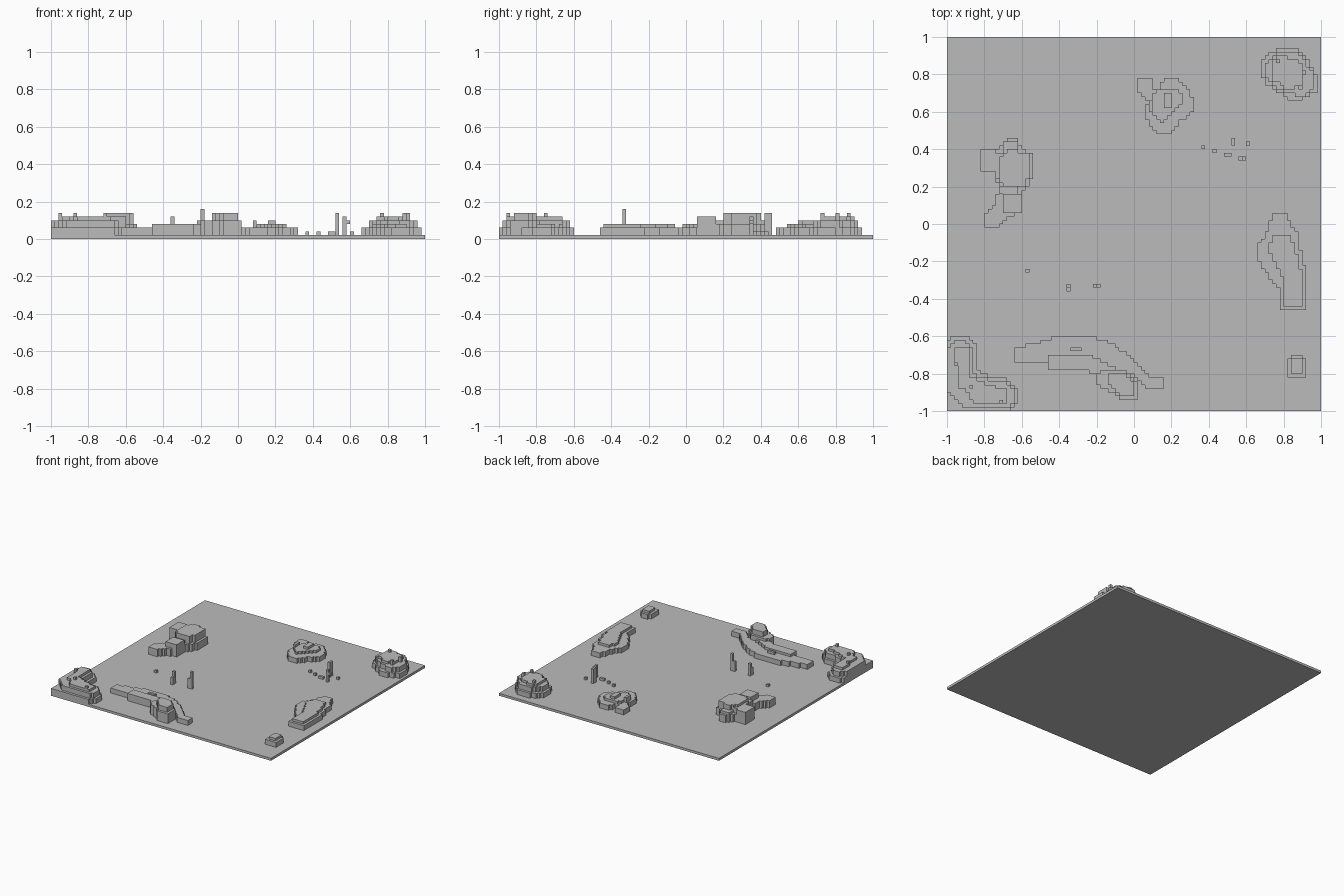
import bpy, bmesh

V = 0.02    # voxel size
N = 100     # voxels per side

grey = bpy.data.materials.new("stone grey")
grey.diffuse_color = (0.5, 0.5, 0.5, 1)


def finish(name, bm):
    me = bpy.data.meshes.new(name)
    bm.to_mesh(me)
    bm.free()
    me.materials.append(grey)
    bpy.context.collection.objects.link(bpy.data.objects.new(name, me))


def box(bm, x0, x1, y0, y1, z0, z1):
    r = bmesh.ops.create_cube(bm, size=1)
    for v in r["verts"]:
        v.co = ((x0 + x1) / 2 + v.co.x * (x1 - x0),
                (y0 + y1) / 2 + v.co.y * (y1 - y0),
                (z0 + z1) / 2 + v.co.z * (z1 - z0))


def inside(poly, x, y):
    hit = False
    for (ax, ay), (bx, by) in zip(poly, poly[1:] + poly[:1]):
        if (ay > y) != (by > y) and x < (bx - ax) * (y - ay) / (by - ay) + ax:
            hit = not hit
    return hit


def rect(x0, x1, y0, y1):
    return [(x0, y0), (x1, y0), (x1, y1), (x0, y1)]


def mound(name, layers):
    """Stepped voxel hill: each layer is (top height, outline)."""
    h = {}
    for top, poly in layers:
        for i in range(N):
            for j in range(N):
                if inside(poly, -1 + (i + .5) * V, -1 + (j + .5) * V):
                    h[i, j] = max(h.get((i, j), V), top)
    bm = bmesh.new()

    def quad(*pts):
        bm.faces.new([bm.verts.new(p) for p in pts])

    for (i, j), t in h.items():
        x, y = -1 + i * V, -1 + j * V
        c = [(x, y), (x + V, y), (x + V, y + V), (x, y + V)]
        quad(*[(*p, t) for p in c])
        # walls down to each lower neighbour
        for k, (di, dj) in enumerate([(0, -1), (1, 0), (0, 1), (-1, 0)]):
            low = h.get((i + di, j + dj), V)
            if low < t - 1e-6:
                a, b = c[k], c[(k + 1) % 4]
                quad((*a, low), (*b, low), (*b, t), (*a, t))
    bmesh.ops.remove_doubles(bm, verts=bm.verts, dist=1e-4)
    finish(name, bm)


# Flat ground slab
bm = bmesh.new()
box(bm, -1, 1, -1, 1, 0, V)
finish("ground_slab", bm)

# Round hill in the back right corner, with small spikes
mound("back_right_hill", [
    (.06, [(.73, .92), (.78, .94), (.86, .94), (.92, .90), (.96, .82), (.98, .80), (.98, .70),
           (.92, .68), (.90, .66), (.84, .66), (.78, .70), (.72, .74), (.68, .78), (.68, .86)]),
    (.10, [(.76, .92), (.86, .92), (.91, .88), (.96, .80), (.96, .72), (.90, .68), (.82, .70),
           (.74, .74), (.70, .79), (.70, .86)]),
    (.12, [(.74, .88), (.78, .90), (.88, .88), (.91, .82), (.91, .74), (.82, .72), (.73, .78)]),
    (.14, rect(.76, .78, .86, .88)), (.14, rect(.88, .90, .72, .74)),
    (.14, rect(.90, .92, .80, .82))])

# Low hill at the back with a side lump
mound("back_hill", [
    (.06, [(.16, .78), (.22, .78), (.28, .74), (.30, .70), (.32, .66), (.32, .60), (.26, .56),
           (.20, .50), (.20, .48), (.14, .48), (.08, .54), (.06, .60), (.08, .66), (.02, .70),
           (.02, .78), (.10, .78), (.10, .72), (.14, .72)]),
    (.08, [(.10, .70), (.14, .72), (.22, .72), (.26, .68), (.24, .62), (.18, .58), (.16, .54),
           (.12, .58), (.08, .60)]),
    (.10, rect(.16, .20, .62, .70)), (.10, rect(.08, .10, .60, .66))])

# Tall clump on the left
mound("left_clump", [
    (.08, [(-.68, .46), (-.62, .46), (-.60, .40), (-.54, .38), (-.54, .28), (-.56, .20),
           (-.60, .18), (-.60, .06), (-.68, .04), (-.72, -.02), (-.79, -.02), (-.79, .06),
           (-.75, .10), (-.72, .18), (-.74, .28), (-.82, .28), (-.82, .40), (-.72, .40)]),
    (.10, rect(-.70, -.62, .38, .44)), (.10, rect(-.72, -.62, .16, .20)),
    (.12, rect(-.82, -.74, .28, .40)), (.12, rect(-.74, -.68, .24, .38)),
    (.14, [(-.72, .24), (-.70, .20), (-.58, .20), (-.56, .28), (-.56, .38), (-.66, .40), (-.72, .36)]),
    (.12, rect(-.70, -.60, .06, .16))])

# Long curved ridge along the front, with a boulder
mound("front_ridge", [
    (.06, [(-.64, -.66), (-.52, -.64), (-.40, -.60), (-.22, -.60), (-.10, -.65), (-.02, -.71),
           (.04, -.78), (.10, -.82), (.16, -.82), (.16, -.88), (.08, -.88), (0, -.80),
           (-.08, -.80), (-.20, -.82), (-.24, -.78), (-.46, -.78), (-.46, -.74), (-.64, -.74)]),
    (.08, [(-.46, -.70), (-.24, -.70), (-.12, -.76), (-.02, -.84), (-.20, -.82), (-.24, -.78), (-.46, -.78)]),
    (.08, rect(-.34, -.28, -.68, -.66)),
    (.10, [(-.20, -.80), (-.14, -.77), (-.06, -.77), (.02, -.86), (.02, -.94), (-.06, -.94), (-.12, -.90), (-.20, -.86)]),
    (.14, [(-.14, -.80), (-.06, -.79), (.0, -.86), (.0, -.92), (-.06, -.92), (-.14, -.86)])])

# Hill on the right
mound("right_hill", [
    (.06, [(.74, .04), (.76, .06), (.82, .06), (.84, 0), (.88, -.06), (.90, -.20), (.92, -.22),
           (.92, -.46), (.78, -.46), (.78, -.36), (.73, -.30), (.68, -.22), (.66, -.20),
           (.66, -.12), (.71, -.04)]),
    (.08, [(.74, -.06), (.84, -.06), (.88, -.18), (.90, -.28), (.90, -.44), (.80, -.44), (.80, -.30), (.76, -.22), (.72, -.14)])])

# Single rock near the front right corner
mound("corner_rock", [(.06, rect(.82, .92, -.82, -.72)), (.06, rect(.84, .90, -.72, -.70)),
                      (.08, rect(.84, .90, -.80, -.72))])

# Big hill in the front left corner
mound("front_left_hill", [
    (.06, [(-1, -.64), (-.96, -.60), (-.88, -.60), (-.84, -.66), (-.84, -.78), (-.76, -.82),
           (-.68, -.82), (-.62, -.88), (-.62, -.95), (-.66, -1), (-1, -1)]),
    (.10, [(-1, -.68), (-.96, -.62), (-.90, -.62), (-.86, -.68), (-.86, -.80), (-.76, -.84),
           (-.70, -.84), (-.64, -.88), (-.64, -.96), (-.68, -.98), (-.92, -.98), (-1, -.88)]),
    (.12, [(-.96, -.66), (-.88, -.66), (-.87, -.82), (-.78, -.86), (-.68, -.88), (-.68, -.96),
           (-.84, -.96), (-.94, -.86)]),
    (.14, rect(-.96, -.94, -.76, -.74)), (.14, rect(-.88, -.86, -.88, -.86)),
    (.14, rect(-.72, -.70, -.96, -.94))])

# Thin posts and pebbles: x, y of the low corner, bottom, top
bm = bmesh.new()
for x, y, z0, z1 in [(.52, .42, V, .14), (.52, .44, V, .14), (.56, .34, V, .12), (.58, .34, .08, .10),
                     (-.36, -.34, V, .12), (-.36, -.36, V, .08),
                     (-.22, -.34, V, .10), (-.20, -.34, V, .16)]:
    box(bm, x, x + V, y, y + V, z0, z1)
finish("posts", bm)
bm = bmesh.new()
for x, y in [(.36, .40), (.42, .38), (.48, .36), (.50, .36), (.60, .42), (-.58, -.26)]:
    box(bm, x, x + V, y, y + V, V, 2 * V)
finish("pebbles", bm)
